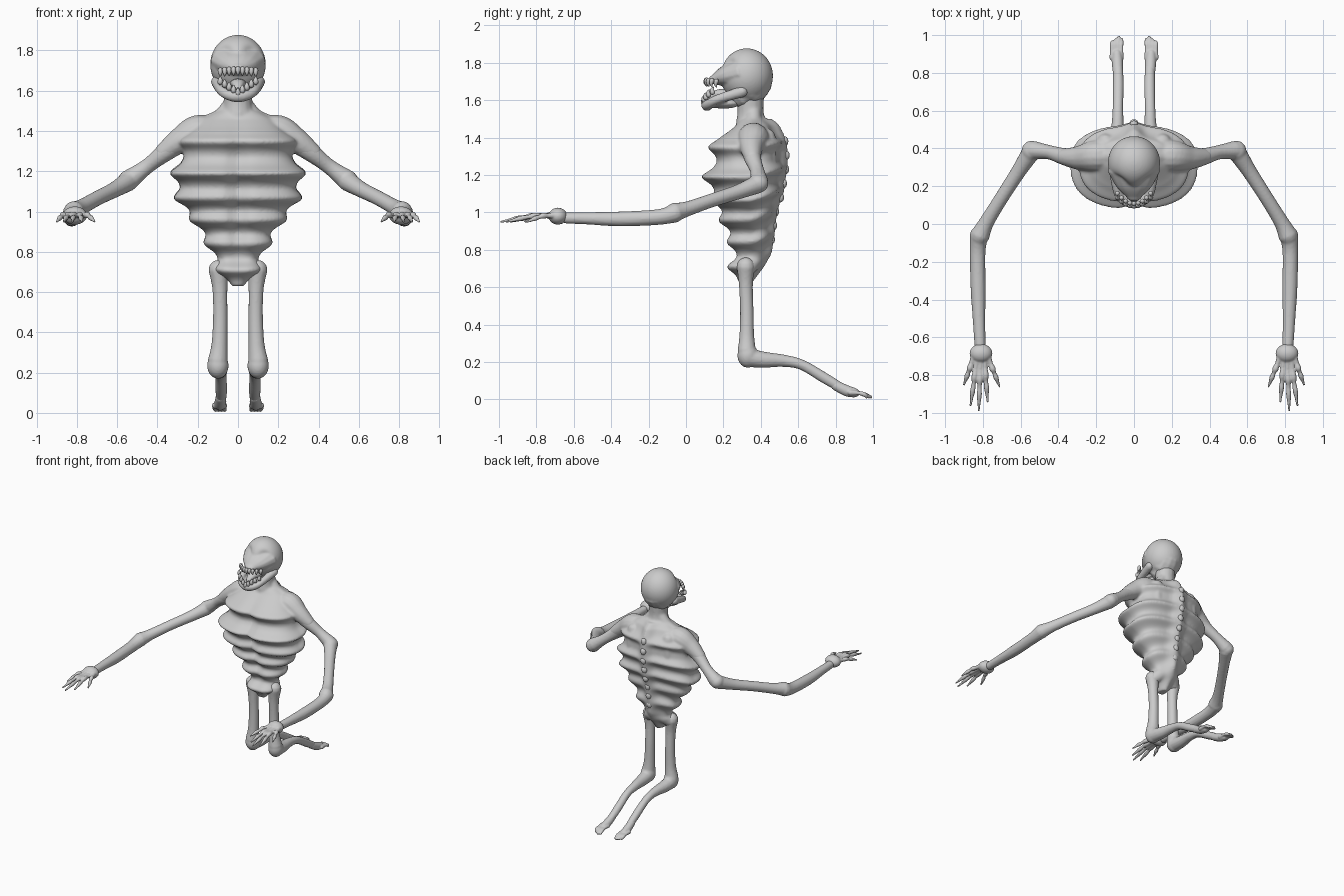
import bpy, bmesh, math
from math import sin, cos, pi, exp
from mathutils import Vector, Matrix

cube = bpy.data.objects.get("Cube")
if cube:
    bpy.data.objects.remove(cube, do_unlink=True)

GREY = (0.6, 0.6, 0.6, 1.0)
bone = bpy.data.materials.new("bone grey")
bone.use_nodes = True
bone.diffuse_color = GREY
bone.node_tree.nodes["Principled BSDF"].inputs["Base Color"].default_value = GREY


def tube(bm, points, sx=1.0, seg=14, sub=5):
    """Round-ended tube through (x, y, z, radius) points; sx widens it along x."""
    p = [Vector(q) for q in points]
    p = [p[0]] + p + [p[-1]]
    path = []
    for i in range(1, len(p) - 2):
        a, b, c, d = p[i - 1:i + 3]
        for k in range(sub):
            t = k / sub
            path.append(0.5 * (2 * b + (c - a) * t + (2 * a - 5 * b + 4 * c - d) * t * t
                               + (3 * b - a - 3 * c + d) * t ** 3))
    path.append(p[-1])
    samples = [(q.xyz, max(q.w, 0.002)) for q in path]
    # hemispherical ends
    for end in (0, -1):
        c, r = samples[end]
        out = (c - samples[1 if end == 0 else -2][0]).normalized()
        cap = [(c + out * r * sin(a), r * cos(a)) for a in (0.5, 1.0, 1.4)]
        samples = cap[::-1] + samples if end == 0 else samples + cap
    rings, u = [], None
    for i, (c, r) in enumerate(samples):
        t = (samples[min(i + 1, len(samples) - 1)][0] - samples[max(i - 1, 0)][0]).normalized()
        u = t.orthogonal() if u is None else u - t * u.dot(t)
        u.normalize()
        v = t.cross(u)
        ring = []
        for k in range(seg):
            o = (u * cos(2 * pi * k / seg) + v * sin(2 * pi * k / seg)) * r
            o.x *= sx
            ring.append(bm.verts.new(c + o))
        rings.append(ring)
    skin(bm, rings)


def skin(bm, rings):
    n = len(rings[0])
    for a, b in zip(rings, rings[1:]):
        for k in range(n):
            bm.faces.new((a[k], a[(k + 1) % n], b[(k + 1) % n], b[k]))
    bm.faces.new(rings[0][::-1])
    bm.faces.new(rings[-1])


def ellipsoid(bm, centre, size):
    m = Matrix.Translation(centre) @ Matrix.Diagonal((*size, 1))
    return bmesh.ops.create_uvsphere(bm, u_segments=40, v_segments=28, radius=1, matrix=m)["verts"]


def finish(name, bm, voxel=0, smooth=2, mirror=False):
    bmesh.ops.recalc_face_normals(bm, faces=bm.faces)
    for f in bm.faces:
        f.smooth = True
    me = bpy.data.meshes.new(name)
    bm.to_mesh(me)
    bm.free()
    me.materials.append(bone)
    ob = bpy.data.objects.new(name, me)
    bpy.context.scene.collection.objects.link(ob)
    if voxel:
        mod = ob.modifiers.new("blend", 'REMESH')
        mod.mode = 'VOXEL'
        mod.voxel_size = voxel
        mod.use_smooth_shade = True
        mod = ob.modifiers.new("soften", 'SMOOTH')
        mod.iterations = smooth
    if mirror:
        mod = ob.modifiers.new("other_side", 'MIRROR')
        mod.use_mirror_merge = False
    return ob


# Torso envelope: height, half width, front y, back y
ENVELOPE = [(0.63, .03, .28, .36), (0.70, .07, .255, .42), (0.76, .095, .265, .46),
            (0.85, .13, .25, .475), (0.96, .20, .21, .49), (1.06, .275, .175, .525),
            (1.19, .295, .12, .545), (1.27, .27, .16, .548), (1.35, .25, .155, .54),
            (1.40, .23, .18, .525), (1.46, .18, .26, .50), (1.50, .10, .29, .46)]
RIBS = (0.71, 0.84, 0.955, 1.065, 1.19, 1.35)


def envelope(z):
    for a, b in zip(ENVELOPE, ENVELOPE[1:]):
        if z <= b[0] + 1e-6:
            t = (z - a[0]) / (b[0] - a[0])
            return [p + (q - p) * t for p, q in zip(a[1:], b[1:])]
    return ENVELOPE[-1][1:]


def power(v, p):
    return math.copysign(abs(v) ** p, v)


# Torso: stacked rings that swell at each rib, with a breastbone dent and a spine ridge
bm = bmesh.new()
rings = []
STEPS, AROUND = 90, 72
for i in range(STEPS + 1):
    z = 0.63 + 0.87 * i / STEPS
    w, front, back = envelope(z)
    ripple = sum(exp(-((z - r) / 0.034) ** 2) for r in RIBS)
    middle = (front + back) / 2 - 0.01
    bell = sin(pi * i / STEPS)
    ring = []
    for k in range(AROUND):
        a = 2 * pi * k / AROUND
        s = sin(a)
        x = (w + 0.045 * ripple) * power(cos(a), 0.85)
        ridge = exp(-(x / 0.045) ** 2)
        if s < 0:
            dent = 0.035 * bell * ridge
            y = middle - (middle - front + 0.045 * ripple - dent) * abs(s) ** 0.75
        else:
            y = middle + (back - 0.05 - middle + 0.03 * ripple) * s ** 0.8
            y += (back - y) * ridge * s
        ring.append(bm.verts.new((x, y, z + 0.05 * bell * max(s, 0))))
    rings.append(ring)
skin(bm, rings)
tube(bm, [(0, .37, 1.38, .10), (0, .35, 1.47, .085), (0, .345, 1.54, .07), (0, .345, 1.64, .075)])
for s in (1, -1):
    # shoulder, neck slope, shoulder blade and hip
    tube(bm, [(s * .10, .36, 1.39, .07), (s * .2, .36, 1.395, .085),
              (s * .29, .35, 1.35, .065), (s * .37, .355, 1.295, .045)])
    tube(bm, [(s * .03, .36, 1.54, .04), (s * .08, .36, 1.47, .045), (s * .15, .36, 1.43, .05)])
    tube(bm, [(s * .15, .43, 1.40, .05), (s * .16, .45, 1.27, .035)])
    tube(bm, [(s * .05, .36, .74, .05), (s * .095, .325, .70, .045)])
finish("torso", bm, 0.009, 4)

# Spine knobs down the back
bm = bmesh.new()
for i in range(9):
    z = 0.78 + 0.075 * i
    ellipsoid(bm, (0, envelope(z - 0.04)[2] - 0.012, z), (.022, .018, .026))
finish("spine", bm)

# Skull with hollowed eye sockets and a muzzle
bm = bmesh.new()
for v in ellipsoid(bm, (0, .325, 1.73), (.138, .14, .147)):
    for s in (1, -1):
        d = (v.co - Vector((s * .08, .215, 1.785))).length
        v.co += Vector((-s * .012, .025, 0)) * exp(-(d / 0.045) ** 2)
tube(bm, [(0, .37, 1.69, .09), (0, .33, 1.65, .09), (0, .31, 1.63, .075)], sx=1.15)
tube(bm, [(0, .28, 1.745, .08), (0, .20, 1.725, .055), (0, .145, 1.71, .024)], sx=1.75)
finish("skull", bm, 0.007, 4)

# Lower jaw and its floor
bm = bmesh.new()
tube(bm, [(.105, .30, 1.645, .03), (.085, .17, 1.605, .025), (.05, .125, 1.58, .026),
          (0, .112, 1.572, .03), (-.05, .125, 1.58, .026), (-.085, .17, 1.605, .025),
          (-.105, .30, 1.645, .03)])
ellipsoid(bm, (0, .20, 1.583), (.075, .09, .028))
finish("lower_jaw", bm, 0.007, 3)

bm = bmesh.new()
tube(bm, [(0, .24, 1.63, .03), (0, .17, 1.635, .022), (0, .13, 1.615, .012)], sx=1.5)
finish("tongue", bm)

# Knobbly teeth around both jaws
bm = bmesh.new()
for i in range(9):
    x = -0.088 + 0.022 * i
    y, z = 0.108 + 7 * x * x, 1.708 - 0.8 * x * x
    tube(bm, [(x, y, z, .013), (x, y - .004, z - .016, .01), (x, y, z - .03, .004)], seg=8, sub=2)
finish("upper_teeth", bm)
bm = bmesh.new()
for i in range(9):
    x = -0.088 + 0.022 * i
    y, z = 0.095 + 6 * x * x, 1.585 + 0.65 * abs(x)
    tube(bm, [(x, y, z, .014), (x, y - .003, z + .014, .011), (x, y + .004, z + .026, .004)],
         seg=8, sub=2)
finish("lower_teeth", bm)

# Arms: three long bones with swollen joints
bm = bmesh.new()
tube(bm, [(.27, .35, 1.36, .06), (.36, .355, 1.295, .047), (.45, .38, 1.225, .038), (.53, .39, 1.165, .05)])
ellipsoid(bm, (.545, .385, 1.155), (.05, .055, .05))
tube(bm, [(.545, .38, 1.15, .05), (.61, .28, 1.11, .04), (.70, .14, 1.065, .037),
          (.78, .01, 1.02, .04), (.815, -.06, 1.0, .052)])
tube(bm, [(.82, -.06, .995, .05), (.828, -.15, .975, .042), (.825, -.35, .965, .04),
          (.82, -.52, .968, .033), (.815, -.64, .97, .03)])
finish("arms", bm, 0.007, 3, True)

# Hands: wrist, palm bones and five jointed fingers (tip x, tip y)
bm = bmesh.new()
ellipsoid(bm, (.81, -.685, .98), (.06, .05, .045))
for i, (tx, ty) in enumerate([(.712, -.86), (.775, -.94), (.822, -.988), (.865, -.96), (.90, -.85)]):
    root = Vector((.775 + .018 * i, -.70, .985))
    tip = Vector((tx, ty, .95))
    pts = []
    for t, r, lift in ((0, .02, 0), (.25, .013, .006), (.42, .017, .012), (.55, .011, .01),
                       (.7, .014, .008), (.85, .009, .004), (1, .006, 0)):
        q = root.lerp(tip, t)
        pts.append((q.x, q.y, q.z + lift, r))
    tube(bm, pts, seg=10, sub=3)
finish("hands", bm, 0.005, 2, True)

# Legs: thigh, kneeling knee and trailing shin
bm = bmesh.new()
tube(bm, [(.097, .32, .71, .05), (.09, .32, .62, .038), (.088, .325, .48, .036),
          (.092, .325, .34, .04), (.10, .325, .26, .05)])
ellipsoid(bm, (.10, .33, .235), (.053, .055, .065))
tube(bm, [(.10, .34, .222, .05), (.095, .42, .212, .043), (.087, .52, .207, .033),
          (.085, .62, .185, .028), (.083, .74, .115, .029), (.085, .85, .05, .025)])
finish("legs", bm, 0.007, 3, True)

# Feet with slender toes
bm = bmesh.new()
tube(bm, [(.085, .80, .075, .027), (.088, .86, .046, .03), (.09, .90, .036, .026)])
for i in range(4):
    x = .068 + .016 * i
    end = .99 - .012 * abs(i - 1)
    tube(bm, [(x, .88, .036, .015), (x, .925, .034, .011), (x, .955, .026, .013),
              (x - .004, end, .012, .008)], seg=10, sub=3)
finish("feet", bm, 0.005, 2, True)
